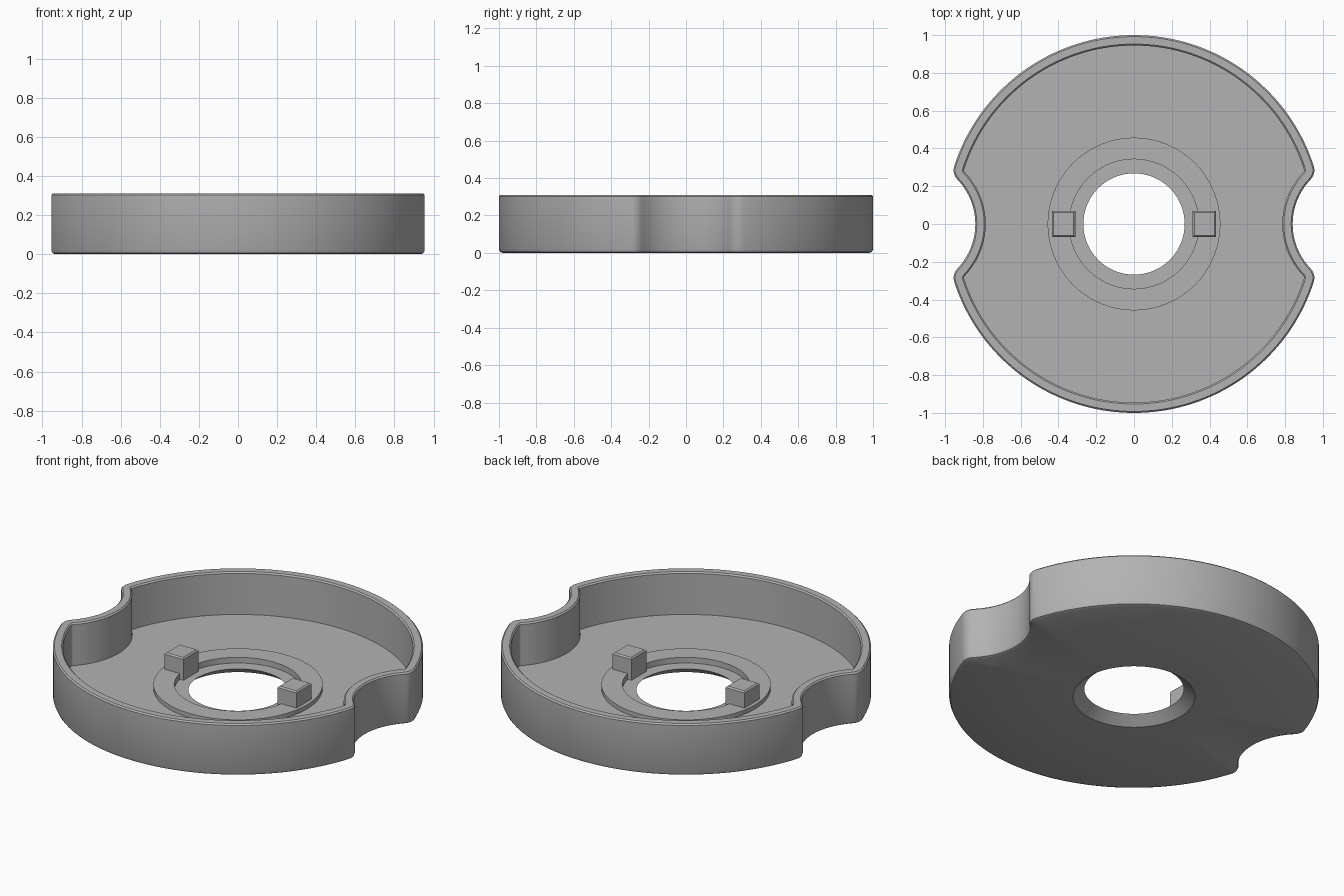
import bpy, bmesh
from math import atan2, cos, sin, pi, hypot

cube = bpy.data.objects.get("Cube")
if cube:
    bpy.data.objects.remove(cube, do_unlink=True)

grey = bpy.data.materials.new("plain grey")
grey.use_nodes = True
COLOUR = (0.45, 0.45, 0.45, 1)
grey.diffuse_color = COLOUR
grey.node_tree.nodes["Principled BSDF"].inputs["Base Color"].default_value = COLOUR


def add_object(name, bm):
    bmesh.ops.recalc_face_normals(bm, faces=bm.faces)
    mesh = bpy.data.meshes.new(name)
    bm.to_mesh(mesh)
    bm.free()
    mesh.materials.append(grey)
    obj = bpy.data.objects.new(name, mesh)
    bpy.context.collection.objects.link(obj)
    return obj


# Outline geometry: unit disc, two side notches, rounded corners between them
CORNER_R, CORNER_X, CORNER_Y = 0.07, 0.885, 0.285
NOTCH_R, NOTCH_X = 0.34, 1.18
RIM = atan2(CORNER_Y, CORNER_X)
BITE = atan2(CORNER_Y, NOTCH_X - CORNER_X)


def arc(cx, cy, r, start, end, steps):
    """Points along an arc, leaving out the last one."""
    angles = [start + (end - start) * i / steps for i in range(steps)]
    return [(cx + r * cos(a), cy + r * sin(a)) for a in angles]


def outline(inset):
    corner = CORNER_R - inset
    half = arc(NOTCH_X, 0, NOTCH_R + inset, pi + BITE, pi - BITE, 20)
    half += arc(CORNER_X, CORNER_Y, corner, -BITE, RIM, 10)
    half += arc(0, 0, 1 - inset, RIM, pi - RIM, 72)
    half += arc(-CORNER_X, CORNER_Y, corner, pi - RIM, pi + BITE, 10)
    # second half is the first one turned by half a revolution, minus shared corners
    notch, top = half[:20], half[20:]
    turn = lambda pts: [(-x, -y) for x, y in pts]
    return notch + top + turn(notch) + turn(top)


def circle(r):
    return [(r * x / hypot(x, y), r * y / hypot(x, y)) for x, y in outline(0)]


# Closed section: outer wall, rim, inner wall, floor, raised collar, ledge, flared hole
section = [
    (outline(0.02), 0), (outline(0.006), 0.006), (outline(0), 0.02),
    (outline(0), 0.302), (outline(0.008), 0.31), (outline(0.047), 0.31),
    (outline(0.055), 0.302), (outline(0.055), 0.057),
    (circle(0.457), 0.057), (circle(0.457), 0.082),
    (circle(0.343), 0.082), (circle(0.343), 0.048),
    (circle(0.268), 0.048), (circle(0.33), 0),
]
bm = bmesh.new()
rings = [[bm.verts.new((x, y, z)) for x, y in pts] for pts, z in section]
for a, b in zip(rings, rings[1:] + rings[:1]):
    for i in range(len(a)):
        j = (i + 1) % len(a)
        bm.faces.new((a[i], a[j], b[j], b[i]))
tray = add_object("notched_tray", bm)
bpy.context.view_layer.objects.active = tray
tray.select_set(True)
bpy.ops.object.shade_smooth_by_angle(angle=pi / 6)

# Two locating blocks standing on the collar
for side, name in ((1, "left_block"), (-1, "right_block")):
    bm = bmesh.new()
    bmesh.ops.create_cube(bm, size=1)
    bmesh.ops.scale(bm, vec=(0.124, 0.14, 0.135), verts=bm.verts)
    bmesh.ops.translate(bm, vec=(side * 0.373, 0, 0.1125), verts=bm.verts)
    top = [e for e in bm.edges if all(v.co.z > 0.15 for v in e.verts)]
    bmesh.ops.bevel(bm, geom=top, offset=0.008, segments=1, affect='EDGES')
    add_object(name, bm)
